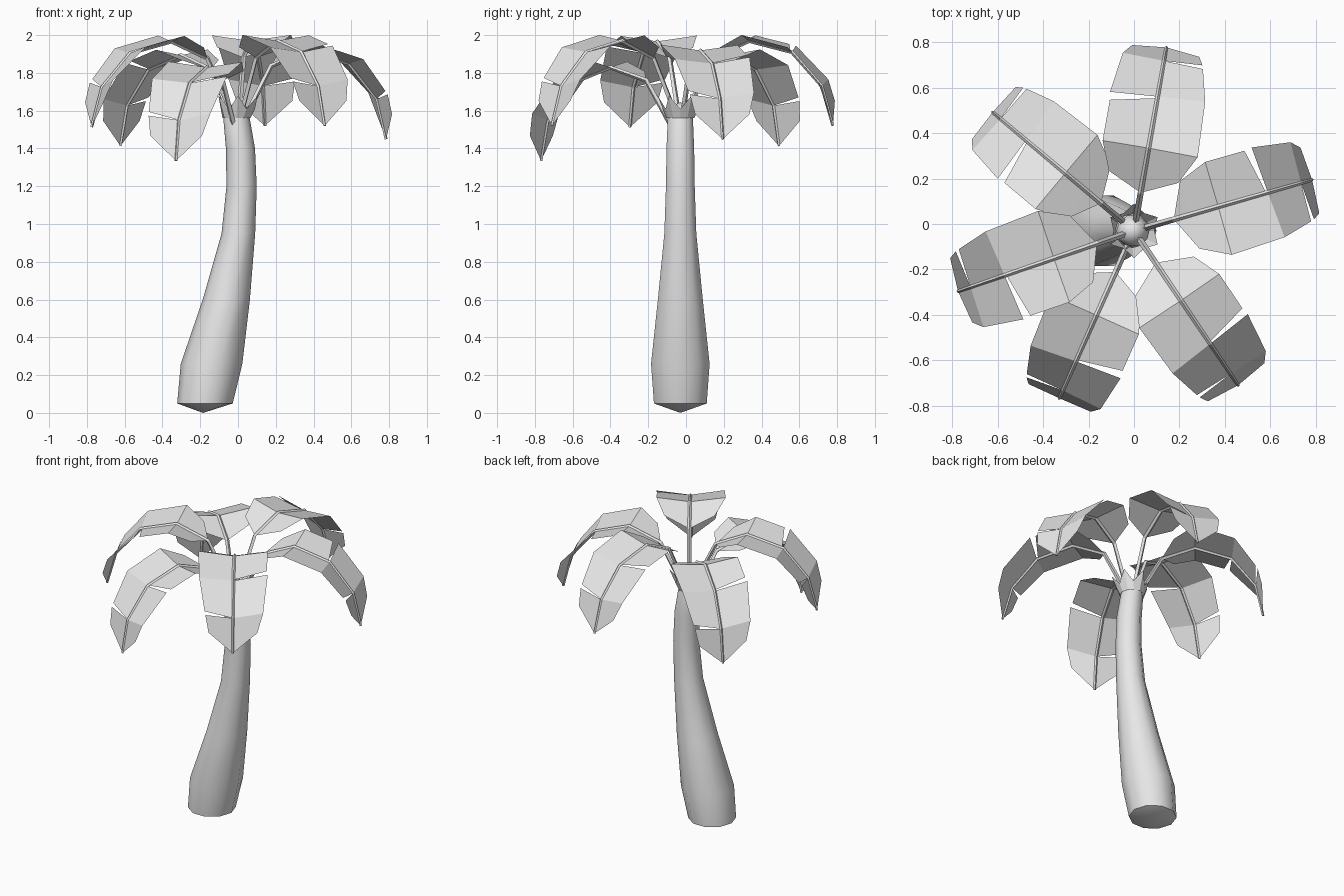
import bpy, bmesh
from math import sin, cos, pi, radians
from mathutils import Vector, Matrix

cube = bpy.data.objects.get("Cube")
if cube:
    bpy.data.objects.remove(cube, do_unlink=True)

grey = bpy.data.materials.new("plain_grey")
grey.use_nodes = True
grey.diffuse_color = (0.8, 0.8, 0.8, 1)
grey.node_tree.nodes["Principled BSDF"].inputs["Base Color"].default_value = grey.diffuse_color

AXIS_Y = -0.03


def add_object(name, data):
    obj = bpy.data.objects.new(name, data)
    data.materials.append(grey)
    bpy.context.collection.objects.link(obj)
    return obj


def mesh_object(name, bm):
    mesh = bpy.data.meshes.new(name)
    bm.to_mesh(mesh)
    bm.free()
    return add_object(name, mesh)


def bridge(bm, low, high):
    n = len(low)
    for i in range(n):
        j = (i + 1) % n
        bm.faces.new((low[i], low[j], high[j], high[i]))


# Leaning trunk: (centre x, height, radius) rings with a cone foot and domed top
RINGS = [(-0.175, 0.05, 0.147), (-0.14, 0.26, 0.163), (-0.062, 0.6, 0.125),
         (0.002, 0.95, 0.089), (0.019, 1.2, 0.08), (0.013, 1.4, 0.077),
         (-0.008, 1.56, 0.07), (-0.006, 1.62, 0.052)]
SIDES = 10
bm = bmesh.new()
rings = [[bm.verts.new((x + r * cos(2 * pi * i / SIDES),
                        AXIS_Y + r * sin(2 * pi * i / SIDES), z)) for i in range(SIDES)]
         for x, z, r in RINGS]
for low, high in zip(rings, rings[1:]):
    bridge(bm, low, high)
foot = bm.verts.new((-0.185, AXIS_Y, 0))
crown = bm.verts.new((-0.005, AXIS_Y, 1.645))
for i in range(SIDES):
    j = (i + 1) % SIDES
    bm.faces.new((rings[0][j], rings[0][i], foot))
    bm.faces.new((rings[-1][i], rings[-1][j], crown))
trunk = mesh_object("trunk", bm)
for p in trunk.data.polygons:
    p.use_smooth = True
bpy.context.view_layer.objects.active = trunk
trunk.select_set(True)
bpy.ops.object.shade_smooth_by_angle(angle=radians(50))

# Toothed collar around the trunk top
TEETH = 6
bm = bmesh.new()
low, high = [], []
for i in range(TEETH * 2):
    a = pi * i / TEETH - pi / 2
    r, z = (0.12, 1.68) if i % 2 == 0 else (0.09, 1.61)
    low.append(bm.verts.new((-0.008 + 0.074 * cos(a), AXIS_Y + 0.074 * sin(a), 1.56)))
    high.append(bm.verts.new((r * cos(a), AXIS_Y + r * sin(a), z)))
bridge(bm, low, high)
mesh_object("collar", bm)

# Midrib profile, shared by every frond
RIB = [Vector(p) for p in ((0.03, 0, 1.58), (0.17, 0, 1.88), (0.37, 0, 1.97),
                           (0.6, 0, 1.91), (0.76, 0, 1.73), (0.82, 0, 1.52))]

# Blade strips: side, then (edge position, width, rib position) along the rib
STRIPS = [
    (1, [(1, 0, 1), (1.4, 0.155, 1.4), (2, 0.205, 2), (2.75, 0.205, 2.97)]),
    (1, [(2.9, 0.21, 3), (3.9, 0.185, 4), (4.4, 0.15, 5)]),
    (-1, [(1, 0, 1), (1.4, 0.155, 1.4), (2, 0.22, 2), (3, 0.21, 3), (3.85, 0.175, 4)]),
    (-1, [(3.95, 0.17, 4), (4.4, 0.15, 5)]),
]


def blade_point(t, lateral):
    i = min(int(t), len(RIB) - 2)
    tangent = RIB[i + 1] - RIB[i]
    before = RIB[i] - RIB[i - 1]
    if t == i:
        tangent = tangent.normalized() + before.normalized()
    normal = Vector((-tangent.z, 0, tangent.x)).normalized()
    base = RIB[i].lerp(RIB[i + 1], t - i)
    return base + Vector((0, lateral, 0)) + normal * abs(lateral) * 0.14


def frond(number, angle, tilt, drop):
    pivot = Vector((0, 0, 1.6))
    place = (Matrix.Translation((0, AXIS_Y, 1.6 - drop)) @ Matrix.Rotation(radians(angle), 4, 'Z')
             @ Matrix.Rotation(radians(tilt), 4, 'Y') @ Matrix.Translation(-pivot))
    # Split, slightly V-folded leaf blade
    bm = bmesh.new()
    for side, rows in STRIPS:
        pairs = []
        for edge_t, width, rib_t in rows:
            rib = bm.verts.new(place @ blade_point(rib_t, 0))
            edge = bm.verts.new(place @ blade_point(edge_t, side * width)) if width else rib
            pairs.append((rib, edge))
        for (r0, e0), (r1, e1) in zip(pairs, pairs[1:]):
            loop = [r0, r1, e1] + ([e0] if e0 is not r0 else [])
            bm.faces.new(loop if side > 0 else loop[::-1])
    mesh_object(f"frond_blade_{number}", bm)
    # Thin stem and midrib
    curve = bpy.data.curves.new(f"frond_stem_{number}", 'CURVE')
    curve.dimensions = '3D'
    curve.bevel_depth = 0.013
    curve.bevel_resolution = 0
    curve.use_fill_caps = True
    spline = curve.splines.new('POLY')
    spline.points.add(len(RIB) - 1)
    spline.use_smooth = False
    for k, (point, p) in enumerate(zip(spline.points, RIB)):
        point.co = (*(place @ p), 1)
        point.radius = 1.1 - 0.1 * k
    add_object(curve.name, curve)


# Six fronds: heading, extra tilt, drop
FRONDS = [(80, 0, 0), (16, 2.5, 0.035), (-56, 0, 0),
          (-114, 6, 0.1), (-161, 0.5, 0), (140, 4, 0.05)]
for n, spec in enumerate(FRONDS, 1):
    frond(n, *spec)
